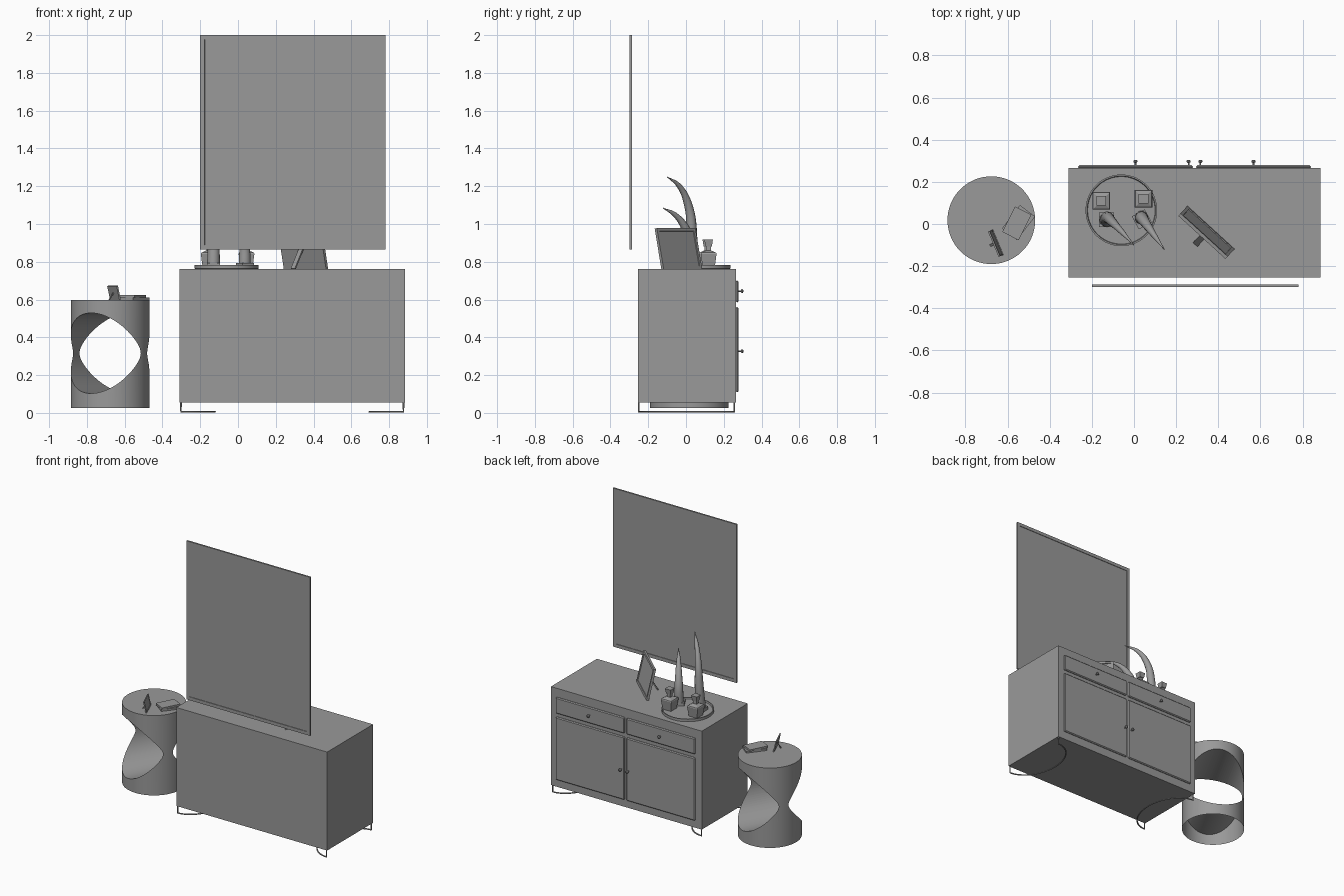
import bpy
import bmesh
import math
from mathutils import Euler, Matrix, Vector

if "Cube" in bpy.data.objects:
    bpy.data.objects.remove(bpy.data.objects["Cube"])

grey = bpy.data.materials.new("plain grey")
grey.use_nodes = True
grey.diffuse_color = (0.32, 0.32, 0.32, 1)
grey.node_tree.nodes["Principled BSDF"].inputs["Base Color"].default_value = (0.32, 0.32, 0.32, 1)


def select(obj):
    bpy.ops.object.select_all(action="DESELECT")
    obj.select_set(True)
    bpy.context.view_layer.objects.active = obj


def finish(name, bm, smooth=False):
    bmesh.ops.recalc_face_normals(bm, faces=bm.faces)
    mesh = bpy.data.meshes.new(name)
    bm.to_mesh(mesh)
    bm.free()
    obj = bpy.data.objects.new(name, mesh)
    bpy.context.collection.objects.link(obj)
    mesh.materials.append(grey)
    if smooth:
        select(obj)
        bpy.ops.object.shade_smooth_by_angle(angle=math.radians(35))
    return obj


def box(name, centre, size, rot=(0, 0, 0), inset=(), border=0.02, depth=0.003):
    """Box; faces whose local normal has a y sign in inset get a recessed panel."""
    bm = bmesh.new()
    bmesh.ops.create_cube(bm, size=1)
    bmesh.ops.scale(bm, vec=size, verts=bm.verts)
    bm.normal_update()
    for sign in inset:
        face = [f for f in bm.faces if f.normal.y * sign > 0.9]
        bmesh.ops.inset_region(bm, faces=face, thickness=border)
        bmesh.ops.inset_region(bm, faces=face, thickness=0.001, depth=-depth)
    bm.transform(Matrix.Translation(centre) @ Euler(rot).to_matrix().to_4x4())
    return finish(name, bm)


def lathe(name, profile, centre, sides, rot=(0, 0, 0), smooth=True):
    """Stack of regular rings (radius, height), capped at both ends."""
    bm = bmesh.new()
    rings = []
    for r, z in profile:
        angles = [2 * math.pi * (i + 0.5) / sides for i in range(sides)]
        rings.append([bm.verts.new((r * math.cos(a), r * math.sin(a), z)) for a in angles])
    for low, high in zip(rings, rings[1:]):
        for i in range(sides):
            j = (i + 1) % sides
            bm.faces.new((low[i], low[j], high[j], high[i]))
    bm.faces.new(rings[0])
    bm.faces.new(rings[-1])
    bm.transform(Matrix.Translation(centre) @ Euler(rot).to_matrix().to_4x4())
    return finish(name, bm, smooth)


def tube(name, points, radius, tapers=None):
    """Swept round bar; smooth path and tapering when tapers are given."""
    curve = bpy.data.curves.new(name, "CURVE")
    curve.dimensions = "3D"
    curve.bevel_depth = radius
    curve.bevel_resolution = 4 if tapers else 1
    curve.use_fill_caps = True
    spline = curve.splines.new("BEZIER")
    spline.bezier_points.add(len(points) - 1)
    for i, (bp, p) in enumerate(zip(spline.bezier_points, points)):
        bp.co = p
        bp.handle_left_type = bp.handle_right_type = "AUTO" if tapers else "VECTOR"
        bp.radius = tapers[i] if tapers else 1
    spline.resolution_u = 8 if tapers else 1
    obj = bpy.data.objects.new(name, curve)
    bpy.context.collection.objects.link(obj)
    curve.materials.append(grey)
    select(obj)
    bpy.ops.object.convert(target="MESH")
    bpy.ops.object.shade_smooth_by_angle(angle=math.radians(50))


def picture_frame(name, foot, yaw, width, height, lean, thick):
    """Leaning frame with a recessed picture and a strut behind it."""
    turn = Euler((0, 0, yaw)).to_matrix()
    mid = Euler((lean, 0, yaw)).to_matrix() @ Vector((0, 0, height / 2))
    box(name, Vector(foot) + mid, (width, thick, height), (lean, 0, yaw),
        inset=(1,), border=height * 0.1, depth=thick * 0.3)
    low, high = Vector((0, -height * 0.45, 0.003)), Vector((0, -height * 0.13, height * 0.55))
    span = high - low
    box(name + "_strut", Vector(foot) + turn @ ((low + high) / 2),
        (height * 0.13, thick * 0.5, span.length), (-math.atan2(span.y, span.z), 0, yaw))


# Cabinet body
box("cabinet_body", (0.287, 0.005, 0.408), (1.195, 0.52, 0.705))

# Drawers, doors and knobs
KNOB = [(0.004, 0), (0.004, 0.012), (0.010, 0.016), (0.010, 0.022), (0.005, 0.026)]
for side, tag in ((-1, "right"), (1, "left")):
    x = 0.287 + side * 0.28
    for part, z, h, kx, kz in (("drawer", 0.643, 0.115, x, 0.645),
                               ("door", 0.335, 0.45, 0.287 + side * 0.028, 0.327)):
        front = box(f"{part}_{tag}", (x, 0.271, z), (0.545, 0.016, h))
        bevel = front.modifiers.new("edge", "BEVEL")
        bevel.width = 0.006
        bevel.segments = 1
        lathe(f"{part}_knob_{tag}", KNOB, (kx, 0.278, kz), 16, (-math.pi / 2, 0, 0))

# Bent wire legs at both ends
for side, tag in ((-1, "right"), (1, "left")):
    x = 0.287 + side * 0.589
    arc = [(x - side * 0.18 * math.sin(t), 0.003 + 0.253 * math.cos(t), 0.006)
           for t in (math.pi * i / 24 for i in range(25))]
    path = [(x, 0.256, 0.058)] + arc + [(x, -0.25, 0.058)]
    tube(f"wire_leg_{tag}", path, 0.005)

# Wall mirror
box("mirror", (0.29, -0.292, 1.4325), (0.98, 0.012, 1.135), inset=(-1, 1), border=0.033)

# Round tray with a raised rim
lathe("tray", [(0.162, 0.76), (0.17, 0.764), (0.17, 0.782), (0.163, 0.782), (0.16, 0.772)],
      (-0.06, 0.065, 0), 64)

# Square bottles with flared stoppers
BOTTLE = [(0.046, 0), (0.059, 0.07), (0.055, 0.076), (0.018, 0.088), (0.018, 0.108),
          (0.024, 0.11), (0.032, 0.146), (0.015, 0.146)]
for i, (x, y) in enumerate(((-0.155, 0.11), (0.045, 0.12))):
    lathe(f"bottle_{i + 1}", BOTTLE, (x, y, 0.772), 4, smooth=False)

# Curved horns on square plinths
box("tall_horn_plinth", (-0.13, 0.02, 0.783), (0.07, 0.07, 0.022))
box("short_horn_plinth", (0.037, 0.022, 0.783), (0.07, 0.07, 0.022), (0, 0, 0.5))
tube("tall_horn", [(-0.13, 0.02, 0.79), (-0.125, 0.03, 0.95), (-0.105, 0.012, 1.1),
                   (-0.06, -0.035, 1.2), (0, -0.1, 1.25)], 0.034, (1, 0.85, 0.65, 0.4, 0.05))
tube("short_horn", [(0.035, 0.03, 0.79), (0.04, 0.025, 0.9), (0.065, -0.01, 0.99),
                    (0.1, -0.06, 1.05), (0.145, -0.122, 1.085)], 0.032, (1, 0.88, 0.65, 0.4, 0.05))

# Picture frames
picture_frame("large_frame", (0.36, -0.022, 0.76), -0.74, 0.303, 0.222, 0.22, 0.016)
picture_frame("small_frame", (-0.648, -0.088, 0.595), -1.176, 0.13, 0.08, 0.22, 0.008)

# Side table: drum with an oval tunnel through it and an open underside
table = lathe("side_table", [(0.208, 0.025), (0.208, 0.597)], (-0.677, 0.018, 0), 96)
bpy.ops.mesh.primitive_cylinder_add(vertices=96, radius=1, depth=1, location=(-0.677, 0.018, 0.316),
                                    rotation=(math.pi / 2, 0, math.radians(-29)))
cutter = bpy.context.object
cutter.name = "tunnel_cutter"
cutter.scale = (0.205, 0.213, 1)
cutter.hide_render = True
select(table)
cut = table.modifiers.new("tunnel", "BOOLEAN")
cut.operation = "DIFFERENCE"
cut.solver = "EXACT"
cut.object = cutter
bpy.ops.object.modifier_apply(modifier=cut.name)
bpy.data.objects.remove(cutter)
bm = bmesh.new()
bm.from_mesh(table.data)
base = [f for f in bm.faces if max(v.co.z for v in f.verts) < 0.03]
bmesh.ops.delete(bm, geom=base, context="FACES")
bm.to_mesh(table.data)
bm.free()
select(table)
bpy.ops.object.shade_smooth_by_angle(angle=math.radians(35))

# Books on the side table
box("lower_book", (-0.548, 0.007, 0.604), (0.09, 0.14, 0.013), (0, 0, -0.66))
box("upper_book", (-0.556, 0.003, 0.618), (0.087, 0.135, 0.013), (0, 0, -0.47))
